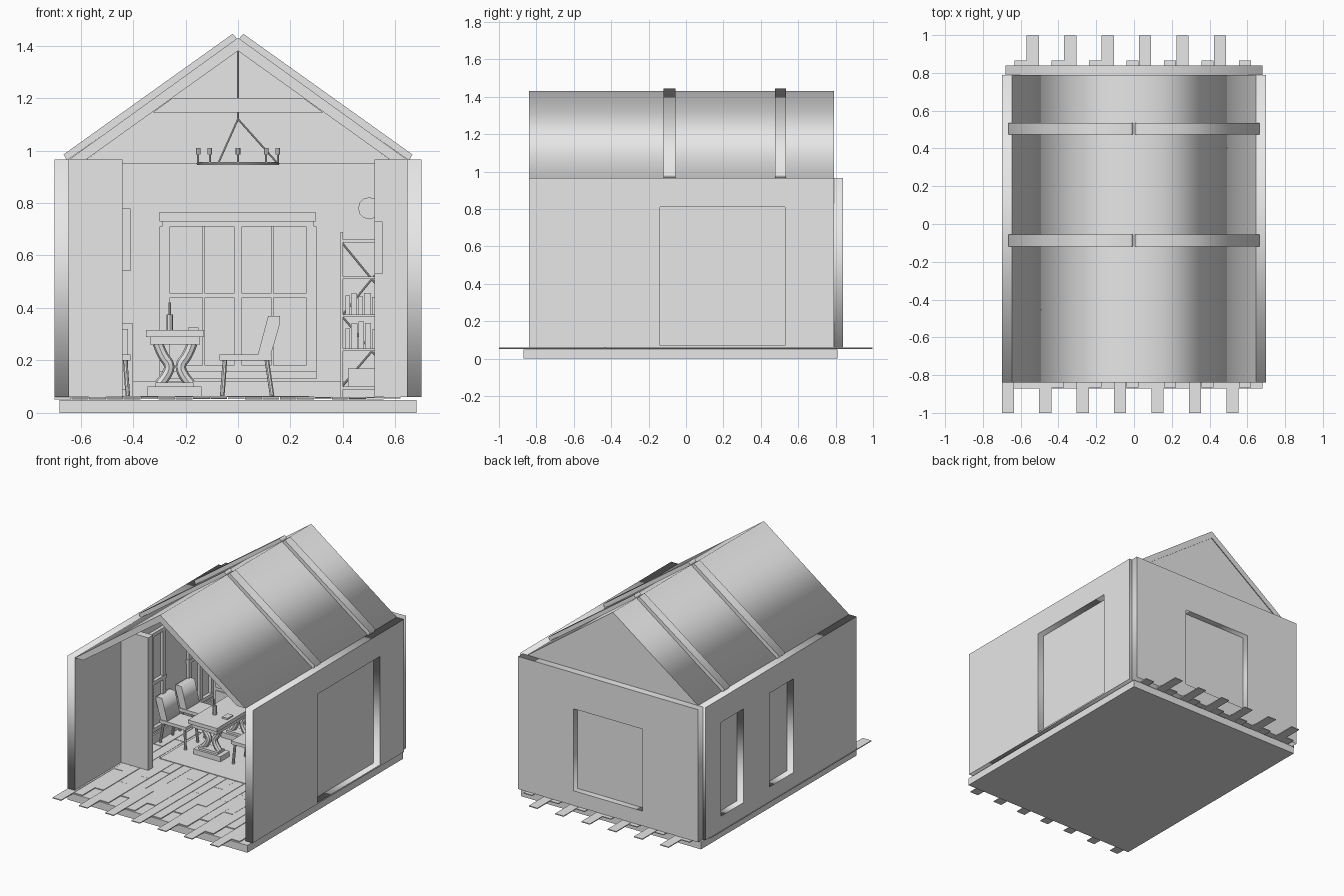
import bpy, math, random
from mathutils import Matrix, Vector

if "Cube" in bpy.data.objects:
    bpy.data.objects.remove(bpy.data.objects["Cube"])

random.seed(4)
gray = bpy.data.materials.new("plain_gray")
gray.diffuse_color = (0.8, 0.8, 0.8, 1)
gray.use_nodes = True
gray.node_tree.nodes["Principled BSDF"].inputs["Base Color"].default_value = gray.diffuse_color


def add_mesh(name, verts, faces):
    me = bpy.data.meshes.new(name)
    me.from_pydata(verts, [], faces)
    me.materials.append(gray)
    ob = bpy.data.objects.new(name, me)
    bpy.context.collection.objects.link(ob)
    return ob


def boxes(name, items):
    """One object from many (x0, x1, y0, y1, z0, z1) boxes."""
    verts, faces = [], []
    for x0, x1, y0, y1, z0, z1 in items:
        n = len(verts)
        verts += [(x, y, z) for z in (z0, z1) for x, y in ((x0, y0), (x1, y0), (x1, y1), (x0, y1))]
        for f in ((3, 2, 1, 0), (4, 5, 6, 7), (0, 1, 5, 4), (1, 2, 6, 5), (2, 3, 7, 6), (3, 0, 4, 7)):
            faces.append([n + i for i in f])
    return add_mesh(name, verts, faces)


def to_mesh(ob):
    bpy.context.collection.objects.link(ob)
    bpy.ops.object.select_all(action='DESELECT')
    ob.select_set(True)
    bpy.context.view_layer.objects.active = ob
    bpy.ops.object.convert(target='MESH')
    ob = bpy.context.object
    ob.data.materials.clear()
    ob.data.materials.append(gray)
    return ob


def panel(name, loops, axis, lo, hi):
    """Flat outline with holes, thickened along x or y."""
    cu = bpy.data.curves.new(name, 'CURVE')
    cu.dimensions = '2D'
    cu.fill_mode = 'BOTH'
    cu.extrude = (hi - lo) / 2
    for loop in loops:
        sp = cu.splines.new('POLY')
        sp.points.add(len(loop) - 1)
        for p, (u, v) in zip(sp.points, loop):
            p.co = (u, v, 0, 1)
        sp.use_cyclic_u = True
    ob = bpy.data.objects.new(name, cu)
    m = (lo + hi) / 2
    if axis == 'x':
        ob.matrix_world = Matrix(((0, 0, 1, m), (1, 0, 0, 0), (0, 1, 0, 0), (0, 0, 0, 1)))
    else:
        ob.matrix_world = Matrix(((1, 0, 0, 0), (0, 0, -1, m), (0, 1, 0, 0), (0, 0, 0, 1)))
    return to_mesh(ob)


def tubes(name, paths, r, kind='POLY', sides=2):
    cu = bpy.data.curves.new(name, 'CURVE')
    cu.dimensions = '3D'
    cu.bevel_depth = r
    cu.bevel_resolution = sides
    cu.resolution_u = 5
    cu.use_fill_caps = True
    for path in paths:
        sp = cu.splines.new(kind)
        sp.points.add(len(path) - 1)
        for p, co in zip(sp.points, path):
            p.co = (*co, 1)
        if kind == 'NURBS':
            sp.order_u = 3
            sp.use_endpoint_u = True
    ob = to_mesh(bpy.data.objects.new(name, cu))
    bpy.ops.object.shade_smooth_by_angle()
    return ob


def rect(a, b, c, d):
    return [(a, c), (b, c), (b, d), (a, d)]


# Base slab and staggered floor boards
boxes("foundation", [(-.68, .68, -.87, .81, 0, .05)])
boards = []
for i in range(20):
    x = -.70 + i * .0661
    for j in range(4):
        y = (-1, -.866, -.733)[i % 3] + j * .4333
        z = .059 + random.uniform(-.002, .002)
        boards.append((x, x + .064, y, y + .4315, z - .006, z))
boxes("floor_boards", boards)

# Outer walls with recessed panes
side = rect(-.84, .79, .06, .965)
left_windows = [(-.16, .10), (.38, .62)]
panel("left_wall", [side] + [rect(a, b, .16, .80) for a, b in left_windows], 'x', -.70, -.645)
panel("right_wall", [side, rect(-.14, .53, .07, .81)], 'x', .645, .70)
panel("back_wall", [rect(-.68, .68, .06, .965), rect(-.26, .26, .16, .72)], 'y', .79, .84)
boxes("window_panes", [(-.652, -.646, a, b, .16, .80) for a, b in left_windows]
      + [(.646, .652, -.14, .53, .07, .81), (-.26, .26, .791, .797, .16, .72)])
boxes("front_partitions", [(-.65, -.44, -.34, -.29, .06, .965), (.52, .65, -.34, -.29, .06, .965)])
boxes("baseboards", [(-.645, .645, .775, .79, .06, .12), (-.645, -.635, -.29, .775, .06, .12)])

# Roof, gable, straps and tie beams
panel("roof", [[(.645, .965), (0, 1.43), (-.645, .965), (-.58, .965), (0, 1.38), (.58, .965)]],
      'y', -.84, .79)
panel("back_gable", [[(-.60, .95), (.60, .95), (0, 1.385)]], 'y', .755, .785)
for y0, y1 in ((-.12, -.055), (.475, .535)):
    for s in (-1, 1):
        panel("roof_strap", [[(s * .665, .985), (s * .02, 1.445), (0, 1.422), (s * .652, .962)]], 'y', y0, y1)
    panel("tie_beam", [[(-.325, 1.145), (.325, 1.145), (.25, 1.2), (-.25, 1.2)]], 'y', y0, y1)

# Back window casing and glazing bars
boxes("back_window_trim", [
    (-.30, .295, .755, .79, .73, .765), (-.29, .29, .765, .79, .71, .73),
    (-.30, -.26, .77, .79, .16, .71), (.26, .30, .77, .79, .16, .71),
    (-.30, .30, .745, .79, .13, .16), (-.26, .26, .775, .79, .16, .18),
    (-.015, .015, .77, .79, .16, .72), (-.26, .26, .775, .79, .44, .455),
    (-.135, -.125, .778, .79, .16, .72), (.125, .135, .778, .79, .16, .72)])

# Side window casings
trim = []
for a, b in left_windows:
    for y in (a, (a + b) / 2, b):
        trim.append((-.645, -.625, y - .015, y + .015, .16, .80))
    for z in (.15, .47, .80):
        trim.append((-.645, -.622, a - .02, b + .02, z, z + .025))
boxes("left_window_trim", trim)

# Rug and dining table on two curved pedestals
boxes("rug", [(-.48, .27, -.16, .60, .061, .065)])
boxes("table_top", [(-.35, -.13, -.04, .46, .29, .315), (-.335, -.145, -.02, .44, .26, .29)])
legs, bases = [], []
for y in (.06, .36):
    bases.append((-.345, -.14, y - .05, y + .05, .065, .10))
    bases.append((-.315, -.17, y - .035, y + .035, .10, .115))
    for s in (-1, 1):
        legs.append([(-.24 + s * dx, y, z) for dx, z in ((.065, .265), (.05, .22), (.015, .18), (.04, .13), (.06, .11))])
boxes("table_bases", bases)
tubes("table_legs", legs, .02, 'NURBS')
tubes("bottle", [[(-.26, .12, .315), (-.26, .12, .375)]], .013)
tubes("bottle_neck", [[(-.26, .12, .37), (-.26, .12, .42)]], .005)
boxes("table_book", [(-.19, -.15, .10, .16, .315, .325)])

# Chairs facing the table from both sides
for s in (1, -1):
    for y in (.10, .31):
        cx = lambda x: -.24 + s * (x + .24)
        lo, hi = sorted((cx(-.07), cx(.13)))
        boxes("chair_seat", [(lo, hi, y - .075, y + .075, .20, .222)])
        tubes("chair_legs", [[(cx(a), y + t * .06, .20), (cx(b), y + t * .066, .065)]
                             for a, b in ((-.05, -.06), (.11, .13)) for t in (-1, 1)], .009)
        panel("chair_back", [[(cx(.075), .22), (cx(.125), .22), (cx(.16), .34), (cx(.16), .37), (cx(.115), .37)]],
              'y', y - .07, y + .07)

# Shelf unit with cross braces and books
levels = (.09, .235, .365, .51, .65)
shelf = [(.39, .63, .60, .76, z, z + .01) for z in levels]
shelf += [(x, x + .01, y, y + .01, .06, .69) for x in (.39, .62) for y in (.60, .75)]
boxes("bookshelf", shelf)
tubes("shelf_braces", [[(.395, .755, a), (.625, .755, b)]
                       for a, b in ((.1, .37), (.37, .1), (.37, .65), (.65, .37))], .004)
books = []
for z in levels[1:3]:
    x = .41
    while x < .60:
        w = random.uniform(.016, .026)
        books.append((x, x + w, .62, .74, z + .01, z + random.uniform(.075, .115)))
        x += w + .004
books.append((.42, .60, .62, .74, .10, .17))
boxes("books", books)

# Wall decorations and side cabinet
boxes("wall_picture", [(-.60, -.41, .775, .79, .54, .78), (-.58, -.425, .77, .776, .56, .76)])
tubes("wall_clock", [[(.50, .79, .78), (.50, .77, .78)]], .042, sides=4)
boxes("wall_box", [(.52, .55, -.349, -.34, .53, .73)])
boxes("side_cabinet", [(-.62, -.40, .62, .775, .065, .34), (-.60, -.42, .612, .62, .09, .2),
                       (-.60, -.42, .612, .62, .22, .32)])

# Chandelier with ring, chains and candle lamps
cy = .27
ring = [(.152 * math.cos(i * math.pi / 12), cy + .152 * math.sin(i * math.pi / 12), .95) for i in range(25)]
tubes("chandelier_ring", [ring], .006)
hang = [[(0, cy, 1.40), (0, cy, 1.12)]]
for k in range(3):
    hang.append([(0, cy, 1.12), ring[k * 8]])
tubes("chandelier_chains", hang, .0035)
tubes("chandelier_candles", [[p, p[:2] + (.99,)] for p in ring[:24:3]], .004)
tubes("chandelier_bulbs", [[p[:2] + (.985,), p[:2] + (1.01,)] for p in ring[:24:3]], .009)
